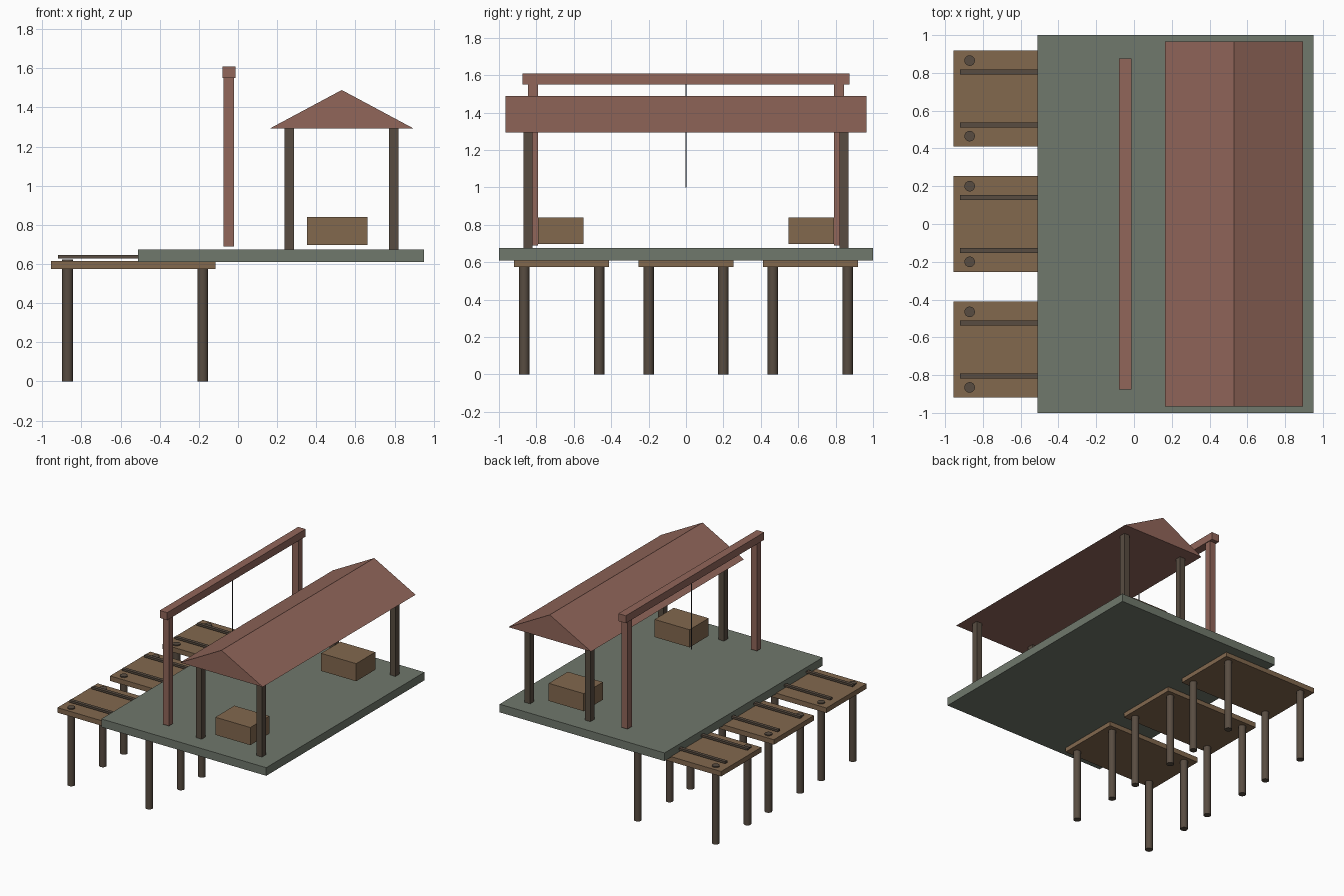
import bpy

if "Cube" in bpy.data.objects:
    bpy.data.objects.remove(bpy.data.objects["Cube"], do_unlink=True)


def material(name, r, g, b):
    m = bpy.data.materials.new(name)
    m.use_nodes = True
    m.diffuse_color = (r, g, b, 1)
    m.node_tree.nodes["Principled BSDF"].inputs["Base Color"].default_value = (r, g, b, 1)
    return m


STONE = material("grey green stone", 0.162, 0.188, 0.150)
PLANK = material("tan planks", 0.223, 0.138, 0.076)
DARK = material("dark timber", 0.098, 0.073, 0.053)
RED = material("red timber", 0.283, 0.133, 0.102)
ROPE = material("dark rope", 0.04, 0.04, 0.045)


def box(name, mat, x, y, z):
    """Box spanning the given (low, high) ranges."""
    bpy.ops.mesh.primitive_cube_add(size=1, location=[sum(r) / 2 for r in (x, y, z)])
    ob = bpy.context.object
    ob.name = name
    for v in ob.data.vertices:
        for i, r in enumerate((x, y, z)):
            v.co[i] *= r[1] - r[0]
    ob.data.materials.append(mat)
    return ob


def rod(name, mat, radius, x, y, z, sides=16):
    """Upright round rod between two heights."""
    bpy.ops.mesh.primitive_cylinder_add(vertices=sides, radius=radius, depth=z[1] - z[0],
                                        location=(x, y, sum(z) / 2))
    ob = bpy.context.object
    ob.name = name
    bpy.ops.object.shade_smooth_by_angle()
    ob.data.materials.append(mat)
    return ob


def around(c, width):
    return (c - width / 2, c + width / 2)


# Main platform
box("platform", STONE, (-0.51, 0.95), (-1, 1), (0.61, 0.675))

# Three jetties, each with piles and a pair of rails
for label, cy in (("right", -0.665), ("middle", 0), ("left", 0.665)):
    box(label + "_jetty_deck", PLANK, (-0.955, -0.115), around(cy, 0.508), (0.575, 0.615))
    for s in (-1, 1):
        box(label + "_jetty_rail", DARK, (-0.92, -0.15), around(cy + s * 0.14, 0.027),
            (0.629, 0.645))
        for px in (-0.87, -0.18):
            rod(label + "_jetty_pile", DARK, 0.028, px, cy + s * 0.2, (0, 0.623))

# Hoist frame and its rope
for s in (-1, 1):
    box("hoist_post", RED, around(-0.047, 0.054), around(s * 0.818, 0.054), (0.69, 1.552))
box("hoist_beam", RED, around(-0.047, 0.066), (-0.875, 0.875), (1.55, 1.61))
rod("hoist_rope", ROPE, 0.004, -0.047, 0, (1.0, 1.56), 8)

# Shelter posts
for px in (0.262, 0.796):
    for s in (-1, 1):
        box("shelter_post", DARK, around(px, 0.049), around(s * 0.844, 0.049), (0.675, 1.297))

# Gabled roof: solid triangular prism
hx, hy, low, top = 0.366, 0.966, 1.293, 1.489
verts = [(0.53 + dx, y, z) for y in (-hy, hy) for dx, z in ((-hx, low), (hx, low), (0, top))]
mesh = bpy.data.meshes.new("shelter_roof")
mesh.from_pydata(verts, [], [(0, 1, 2), (5, 4, 3), (0, 3, 4, 1), (1, 4, 5, 2), (2, 5, 3, 0)])
mesh.materials.append(RED)
roof = bpy.data.objects.new("shelter_roof", mesh)
bpy.context.collection.objects.link(roof)

# Crates under the shelter
for label, s in (("right", -1), ("left", 1)):
    box(label + "_crate", PLANK, (0.352, 0.662), around(s * 0.669, 0.242), (0.698, 0.839))
